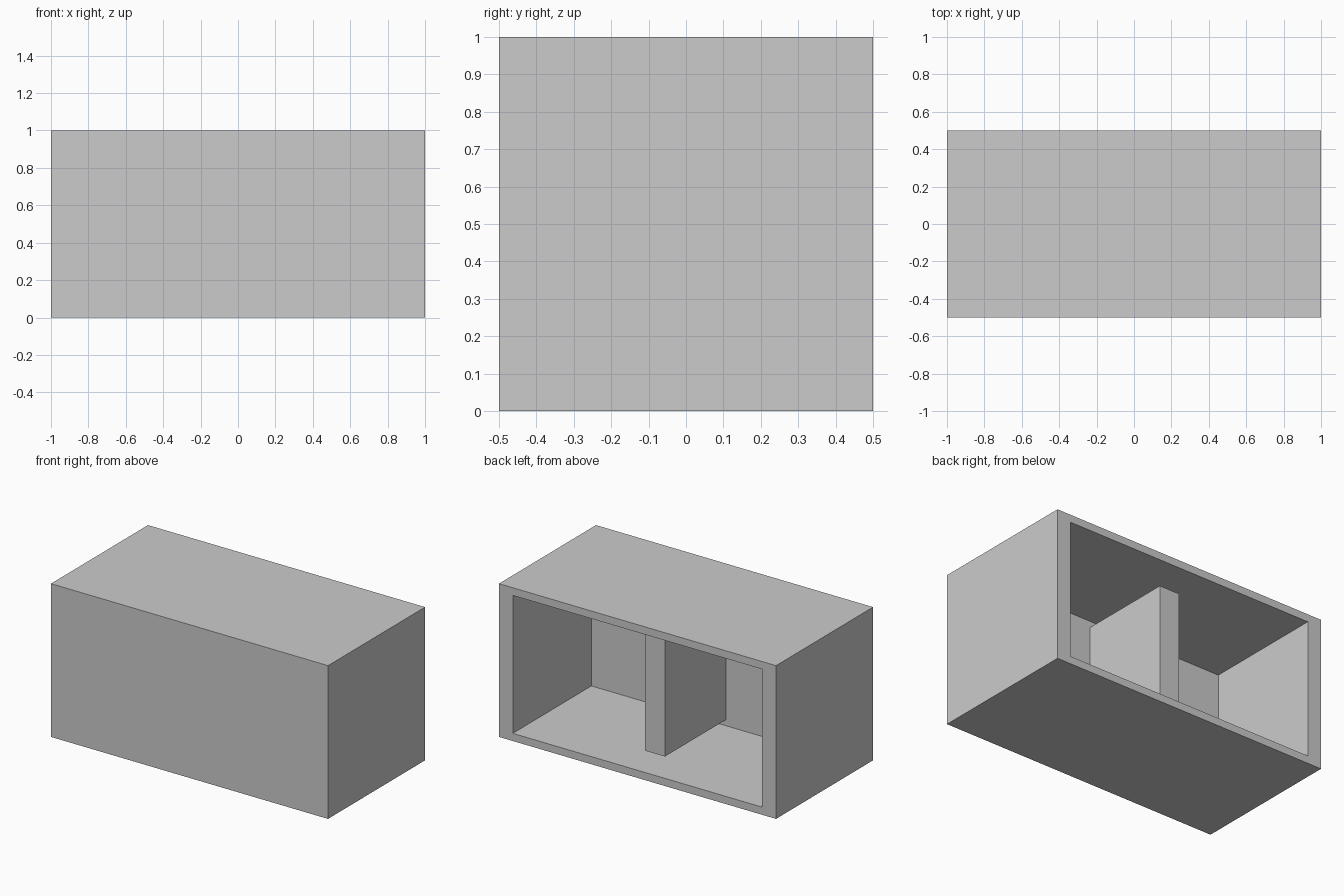
import bpy

if "Cube" in bpy.data.objects:
    bpy.data.objects.remove(bpy.data.objects["Cube"])


def box(name, x, y, z):
    """Axis-aligned block from (min, max) ranges."""
    bpy.ops.mesh.primitive_cube_add(
        size=1, location=[(a + b) / 2 for a, b in (x, y, z)])
    ob = bpy.context.object
    ob.name = name
    ob.scale = [b - a for a, b in (x, y, z)]
    bpy.ops.object.transform_apply(location=False, rotation=False, scale=True)
    return ob


def combine(target, helper, operation):
    """Boolean a hidden helper block into the target."""
    mod = target.modifiers.new(helper.name, 'BOOLEAN')
    mod.operation = operation
    mod.solver = 'EXACT'
    mod.object = helper
    helper.hide_render = True
    helper.display_type = 'WIRE'


WALL_Y = -0.31  # inner face of the thick closed side

# Outer cabinet block
cabinet = box("cabinet", (-1, 1), (-0.5, 0.5), (0, 1))

# Compartment open towards the back
cavity = box("cavity_cutter", (-0.9, 0.9), (WALL_Y, 0.6), (0.05, 0.95))
combine(cabinet, cavity, 'DIFFERENCE')

# Central divider, rooted in the wall, just clear of floor and ceiling
divider = box("divider_helper", (-0.072, 0.072), (WALL_Y - 0.05, 0.32), (0.09, 0.91))
combine(cabinet, divider, 'UNION')
